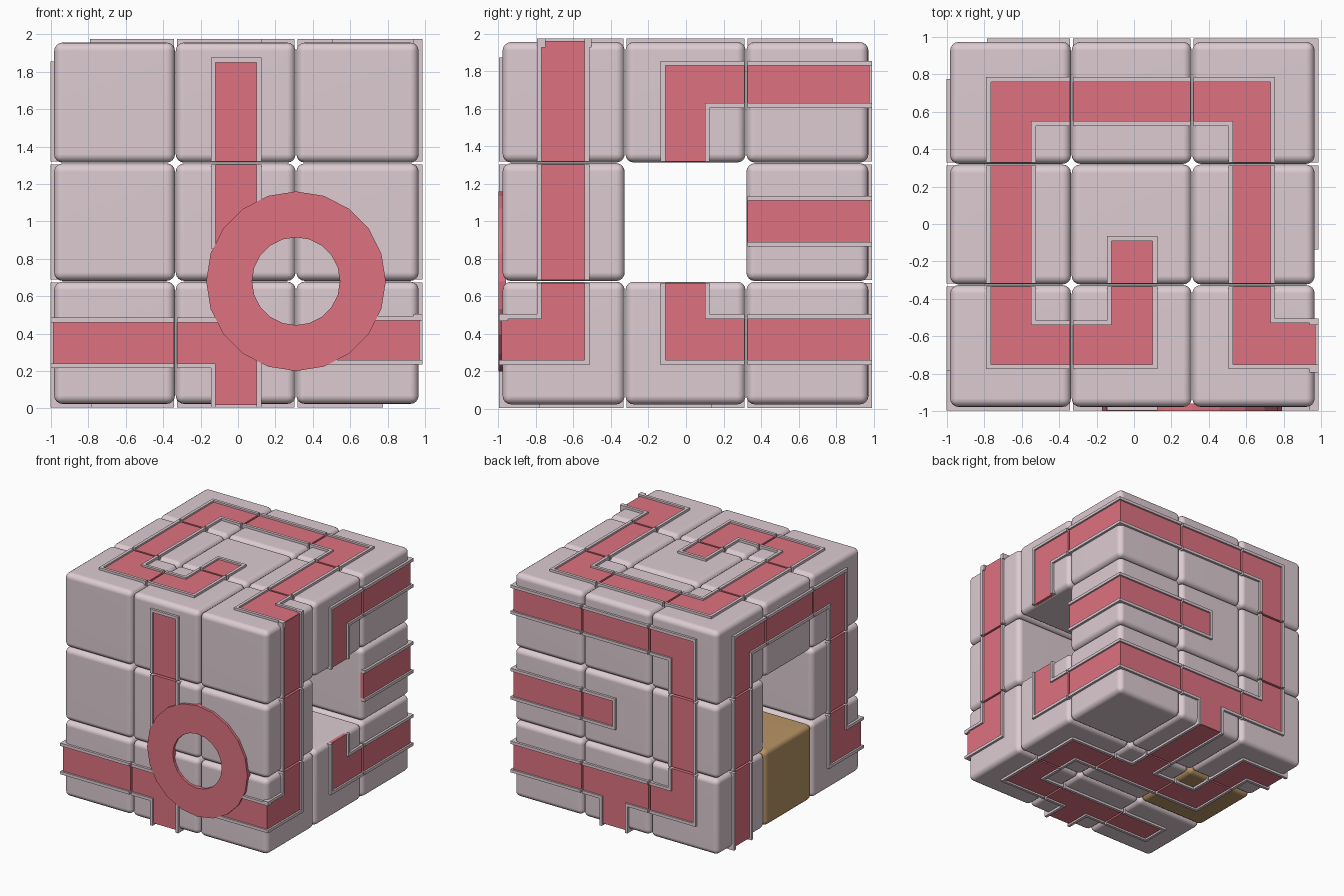
import bpy, bmesh, math
from mathutils import Matrix, Vector

if "Cube" in bpy.data.objects:
    bpy.data.objects.remove(bpy.data.objects["Cube"])

# cubie boundaries on each axis
B = [(-0.985, -0.335, 0.31, 0.968), (-0.98, -0.325, 0.32, 0.975), (0.022, 0.68, 1.312, 1.958)]
LIP, WIDE, RED_H, GAP = 0.018, 0.025, 0.003, 0.008


def material(name, rgb):
    m = bpy.data.materials.new(name)
    m.diffuse_color = (*rgb, 1)
    m.use_nodes = True
    m.node_tree.nodes["Principled BSDF"].inputs["Base Color"].default_value = m.diffuse_color
    return m


shell = material("pale_shell", (0.72, 0.60, 0.64))
red = material("red_track", (0.73, 0.17, 0.22))
brown = material("brown_shell", (0.48, 0.30, 0.13))


def finish(bm, name, mat):
    bmesh.ops.recalc_face_normals(bm, faces=bm.faces)
    me = bpy.data.meshes.new(name)
    bm.to_mesh(me)
    bm.free()
    me.materials.append(mat)
    ob = bpy.data.objects.new(name, me)
    bpy.context.collection.objects.link(ob)
    return ob


def add_box(bm, lo, hi):
    c = [(a + b) / 2 for a, b in zip(lo, hi)]
    s = [b - a for a, b in zip(lo, hi)]
    bmesh.ops.create_cube(bm, size=1, matrix=Matrix.Translation(c) @ Matrix.Diagonal((*s, 1)))


# rounded cubies; the row through the middle along x is empty
for i in range(3):
    for j in range(3):
        for k in range(3):
            if j == 1 and k == 1:
                continue
            idx = (i, j, k)
            bm = bmesh.new()
            add_box(bm, [B[a][idx[a]] + 0.002 for a in range(3)],
                    [B[a][idx[a] + 1] - 0.002 for a in range(3)])
            bmesh.ops.bevel(bm, geom=bm.edges[:], offset=0.045, segments=4, profile=0.5,
                            affect='EDGES')
            ob = finish(bm, f"cubie_{i}{j}{k}", brown if idx == (0, 1, 0) else shell)
            bpy.context.view_layer.objects.active = ob
            ob.select_set(True)
            bpy.ops.object.shade_smooth_by_angle(angle=math.radians(40))
            ob.select_set(False)
            ob.modifiers.new("normals", 'WEIGHTED_NORMAL')


def inside(p, rects):
    return any(r[0] < p[0] < r[1] and r[2] < p[1] < r[3] for r in rects)


def track(name, axis, side, rects, hole=()):
    """Red strips on one face, with a raised lip around their joined outline."""
    ua, va = [a for a in range(3) if a != axis]
    lim = (B[ua][0], B[ua][3], B[va][0], B[va][3])
    out = (lim[0] - LIP, lim[1] + LIP, lim[2] - LIP, lim[3] + LIP)

    def clip(r):
        return (max(r[0], out[0]), min(r[1], out[1]), max(r[2], out[2]), min(r[3], out[3]))
    core = [clip(r) for r in rects]
    wide = [clip((r[0] - WIDE, r[1] + WIDE, r[2] - WIDE, r[3] + WIDE)) for r in rects]
    seams = [(b - GAP, b + GAP, -9, 9) for b in B[ua][1:3]]
    seams += [(-9, 9, b - GAP, b + GAP) for b in B[va][1:3]]
    every = core + wide + seams + list(hole) + [lim]
    us = sorted({round(x, 4) for r in every for x in r[:2] if abs(x) < 5})
    vs = sorted({round(x, 4) for r in every for x in r[2:] if abs(x) < 5})
    face = B[axis][3] if side > 0 else B[axis][0]
    strip, lip = bmesh.new(), bmesh.new()
    for u0, u1 in zip(us, us[1:]):
        for v0, v1 in zip(vs, vs[1:]):
            p = ((u0 + u1) / 2, (v0 + v1) / 2)
            if inside(p, seams) or inside(p, hole):
                continue
            if inside(p, core):
                if not inside(p, [lim]):
                    continue
                bm, h = strip, RED_H
            elif inside(p, wide):
                bm, h = lip, LIP
            else:
                continue
            lo, hi = [0] * 3, [0] * 3
            lo[ua], hi[ua], lo[va], hi[va] = u0, u1, v0, v1
            lo[axis], hi[axis] = sorted((face - side * 0.03, face + side * h))
            add_box(bm, lo, hi)
    finish(strip, name + "_track", red)
    finish(lip, name + "_lip", shell)


E = 1.2   # runs past the face edge, so the track wraps around it
track("front", 1, -1, [(-0.12, 0.10, 0.88, 1.85), (-0.12, 0.10, -E, 0.46),
                       (-E, 0.0, 0.24, 0.46), (0.5, E, 0.26, 0.47)])
hole = [(B[1][1], B[1][2], B[2][1], B[2][2])]
track("right", 0, 1, [(-0.77, -0.54, 0.26, 2.2), (-E, -0.54, 0.26, 0.48),
                      (-0.11, 0.10, 1.2, 1.83), (-0.11, E, 1.63, 1.83),
                      (0.25, E, 0.89, 1.11),
                      (-0.11, E, 0.26, 0.48), (-0.11, 0.10, 0.26, 0.8)], hole)
track("top", 2, 1, [(-0.12, 0.10, -0.75, -0.09), (-0.765, 0.10, -0.75, -0.54),
                    (-0.765, -0.55, -0.75, 0.76), (-0.765, 0.73, 0.55, 0.76),
                    (0.53, 0.73, -0.75, 0.76), (0.53, E, -0.75, -0.53)])
track("back", 1, 1, [(-0.76, E, 1.63, 1.83), (-0.76, -0.55, 0.26, 1.83),
                     (-0.76, E, 0.26, 0.48), (-0.11, 0.11, -E, 0.48),
                     (0.01, E, 0.89, 1.11)])
track("left", 0, -1, [(0.54, 0.75, -E, 1.83), (-0.76, 0.75, 1.63, 1.83),
                      (-0.76, -0.55, 0.24, 1.83), (-E, -0.55, 0.24, 0.46)], hole)
track("bottom", 2, -1, [(-E, -0.55, 0.54, 0.75), (-0.76, -0.55, -0.11, 0.75),
                        (-0.76, 0.75, -0.11, 0.11), (0.54, 0.75, -0.76, 0.11),
                        (-0.76, 0.75, -0.76, -0.55), (-0.12, 0.10, -E, -0.55),
                        (-0.11, 0.11, 0.0, E)])

# flat ring on the front
bm = bmesh.new()
N = 20
loops = []
for r, y in ((0.48, -1.0), (0.235, -1.0), (0.235, -0.96), (0.48, -0.96)):
    loops.append([bm.verts.new((0.31 + r * math.cos(2 * math.pi * n / N), y,
                                0.68 + r * math.sin(2 * math.pi * n / N))) for n in range(N)])
for a in range(4):
    p, q = loops[a], loops[(a + 1) % 4]
    for n in range(N):
        m = (n + 1) % N
        bm.faces.new((p[n], p[m], q[m], q[n]))
finish(bm, "front_ring", red)
